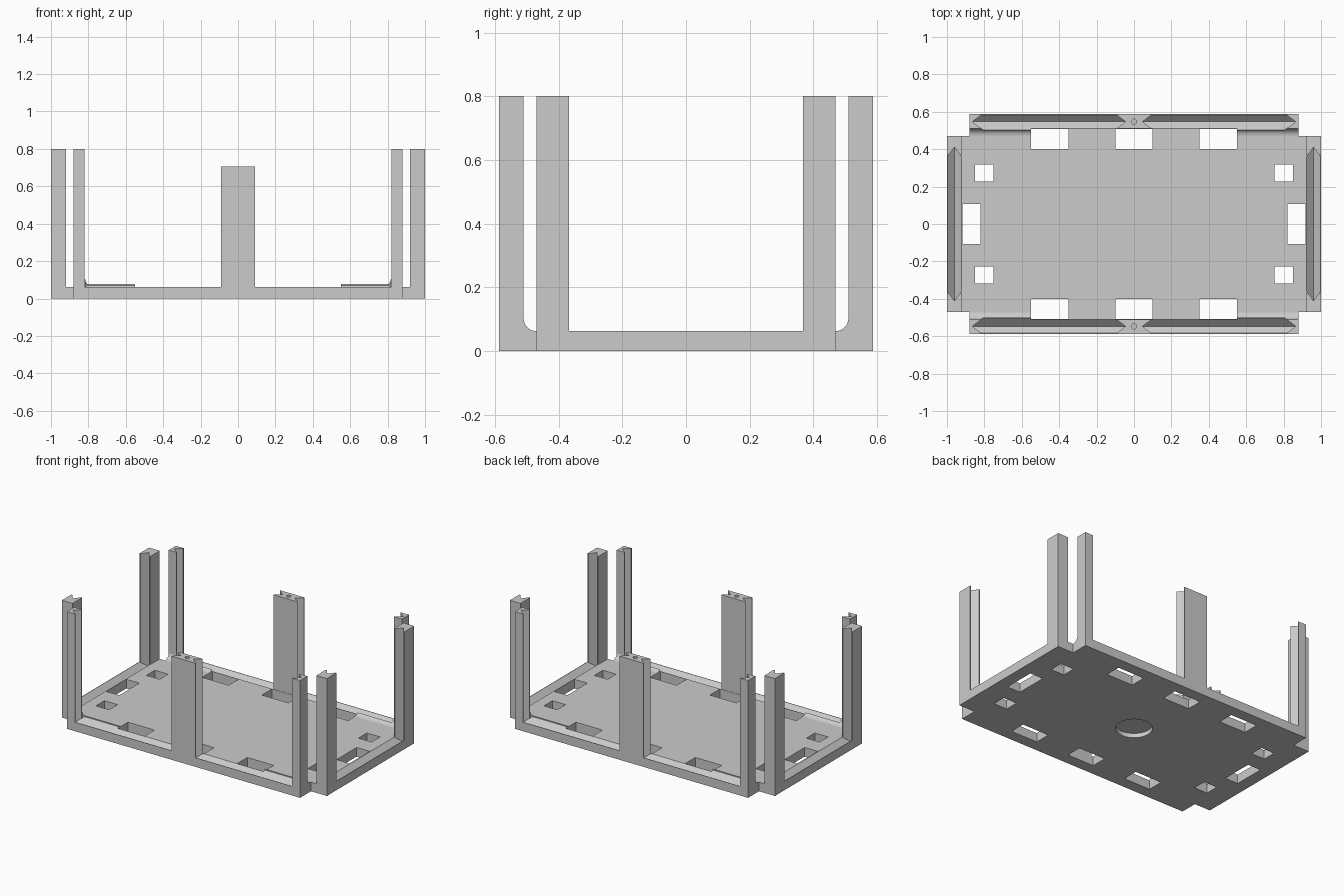
import bpy, bmesh, math

if "Cube" in bpy.data.objects:
    bpy.data.objects.remove(bpy.data.objects["Cube"])

FLOOR, TALL, MID = 0.062, 0.80, 0.707   # heights of floor, corner posts, middle posts
RAIL_Y, RAIL_X = 0.547, 0.96            # centre lines of the panel grooves

grey = bpy.data.materials.new("light grey")
grey.diffuse_color = (0.6, 0.6, 0.6, 1)
grey.use_nodes = True
grey.node_tree.nodes["Principled BSDF"].inputs["Base Color"].default_value = grey.diffuse_color


def make(name, bm):
    bmesh.ops.recalc_face_normals(bm, faces=bm.faces)
    me = bpy.data.meshes.new(name)
    bm.to_mesh(me)
    bm.free()
    me.materials.append(grey)
    ob = bpy.data.objects.new(name, me)
    bpy.context.collection.objects.link(ob)
    return ob


def loft(bm, rings):
    """Closed solid through rings of equal point count."""
    vs = [[bm.verts.new(p) for p in r] for r in rings]
    n = len(vs[0])
    for a, b in zip(vs, vs[1:]):
        for i in range(n):
            bm.faces.new((a[i], a[(i + 1) % n], b[(i + 1) % n], b[i]))
    bm.faces.new(vs[0][::-1])
    bm.faces.new(vs[-1])


def box(bm, x0, x1, y0, y1, z0, z1):
    q = [(x0, y0), (x1, y0), (x1, y1), (x0, y1)]
    loft(bm, [[(x, y, z) for x, y in q] for z in (z0, z1)])


def cylinder(bm, x, y, r, z0, z1, n):
    c = [(x + r * math.cos(2 * math.pi * i / n), y + r * math.sin(2 * math.pi * i / n)) for i in range(n)]
    loft(bm, [[(a, b, z) for a, b in c] for z in (z0, z1)])


def panel(bm, u0, u1, w, along_x):
    """Bevel-edged panel whose edges cut the V grooves."""
    rings = []
    for d in (-0.045, 0, 0.045):
        side, up = abs(d) * 1.33, abs(d)
        q = [(u0 + side, 0.025 + up), (u1 - side, 0.025 + up), (u1 - side, 1), (u0 + side, 1)]
        rings.append([(u, w + d, z) if along_x else (w + d, u, z) for u, z in q])
    loft(bm, rings)


def cut(ob, cutter):
    m = ob.modifiers.new("cut", "BOOLEAN")
    m.operation, m.solver, m.object = "DIFFERENCE", "EXACT", cutter
    bpy.context.view_layer.objects.active = ob
    bpy.ops.object.modifier_apply(modifier=m.name)


# Cutter for panel grooves and screw holes
bm = bmesh.new()
for s in (-1, 1):
    panel(bm, 0.045, 0.865, s * RAIL_Y, True)
    panel(bm, -0.865, -0.045, s * RAIL_Y, True)
    panel(bm, -0.41, 0.41, s * RAIL_X, False)
    cylinder(bm, 0, s * RAIL_Y, 0.014, 0.55, 0.9, 16)
grooves = make("groove_cutter", bm)

# Cutter for floor openings and the round recess underneath
bm = bmesh.new()
for s in (-1, 1):
    ya, yb = sorted((s * 0.40, s * 0.508))
    for x in (-0.45, 0, 0.45):
        box(bm, x - 0.1, x + 0.1, ya, yb, -0.1, 0.2)
    xa, xb = sorted((s * 0.82, s * 0.918))
    box(bm, xa, xb, -0.108, 0.108, -0.1, 0.2)
    for t in (-1, 1):
        box(bm, s * 0.8 - 0.05, s * 0.8 + 0.05, t * 0.272 - 0.046, t * 0.272 + 0.046, -0.1, 0.2)
cylinder(bm, 0, 0, 0.113, -0.1, 0.03, 48)
openings = make("opening_cutter", bm)

# Base plate with notched corners
outline = [(1, -0.47), (1, 0.47), (0.88, 0.47), (0.88, 0.587), (-0.88, 0.587), (-0.88, 0.47),
           (-1, 0.47), (-1, -0.47), (-0.88, -0.47), (-0.88, -0.587), (0.88, -0.587), (0.88, -0.47)]
bm = bmesh.new()
loft(bm, [[(x, y, z) for x, y in outline] for z in (0, FLOOR)])
base = make("base_plate", bm)
cut(base, openings)
cut(base, grooves)

# Posts and corner fillets
for s in (-1, 1):
    ya, yb = sorted((s * 0.51, s * 0.587))
    bm = bmesh.new()
    box(bm, -0.09, 0.09, ya, yb, FLOOR, MID)
    cut(make("middle_post", bm), grooves)
    for t in (-1, 1):
        xa, xb = sorted((t * 0.82, t * 0.88))
        bm = bmesh.new()
        box(bm, xa, xb, ya, yb, FLOOR, TALL)
        cut(make("long_side_post", bm), grooves)

        xa, xb = sorted((t * 0.92, t * 1.0))
        yc, yd = sorted((s * 0.368, s * 0.47))
        bm = bmesh.new()
        box(bm, xa, xb, yc, yd, FLOOR, TALL)
        cut(make("short_side_post", bm), grooves)

        # concave fillet along the inner edge of the long rail
        arc = [(0.47 + 0.04 * math.sin(a), FLOOR + 0.04 - 0.04 * math.cos(a))
               for a in (math.pi / 2 * i / 8 for i in range(9))] + [(0.51, FLOOR)]
        bm = bmesh.new()
        loft(bm, [[(t * x, s * y, z) for y, z in arc] for x in (0.55, 0.88)])
        fillet = make("rail_fillet", bm)
        cut(fillet, grooves)
        fillet.select_set(True)
        bpy.context.view_layer.objects.active = fillet
        bpy.ops.object.shade_smooth_by_angle(angle=math.radians(30))
        fillet.select_set(False)

for c in (grooves, openings):
    bpy.data.objects.remove(c)
